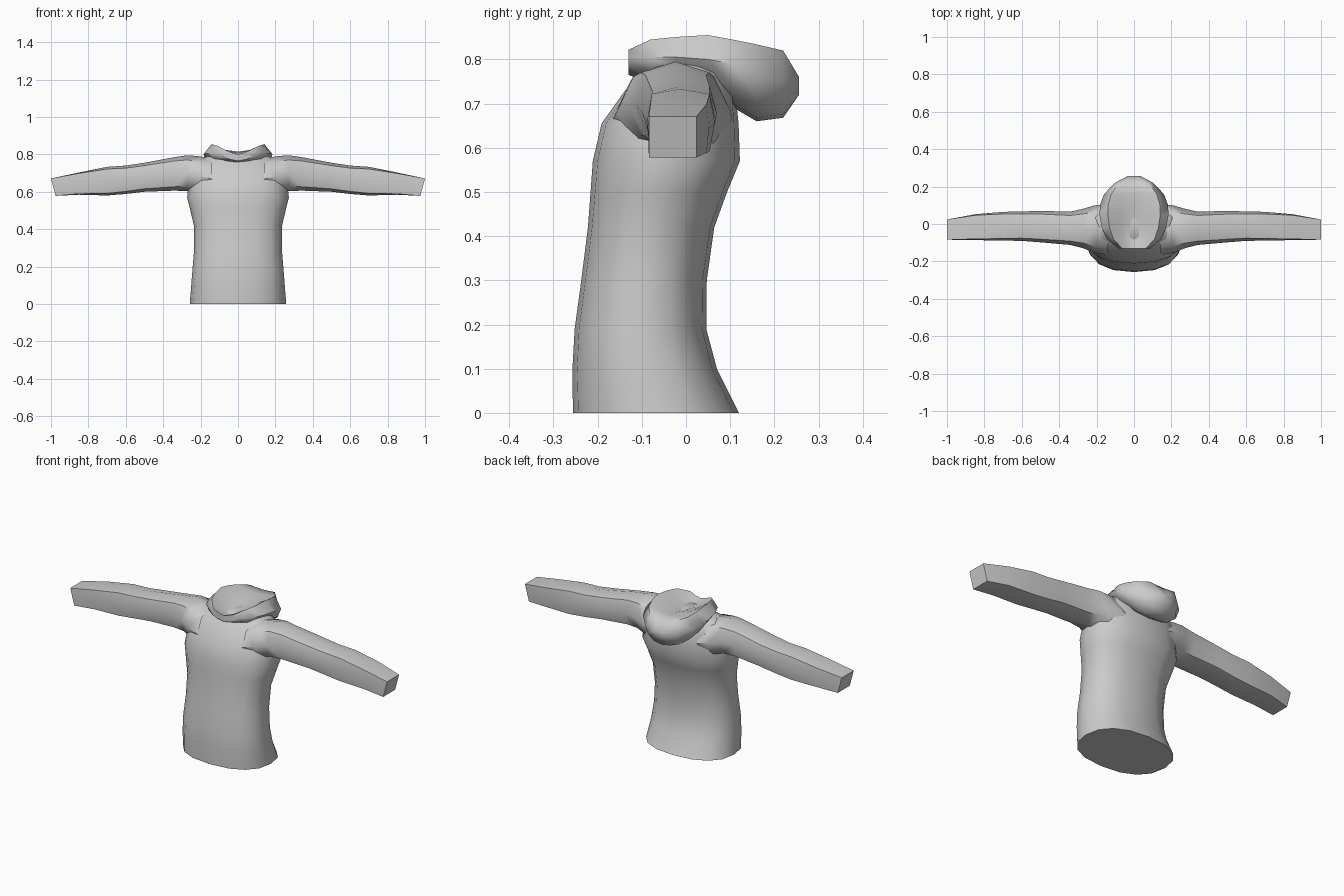
import bpy, bmesh, math

cube = bpy.data.objects.get("Cube")
if cube:
    bpy.data.objects.remove(cube, do_unlink=True)

# One plain cloth colour
cloth = bpy.data.materials.new("grey cloth")
cloth.use_nodes = True
cloth.diffuse_color = (0.6, 0.6, 0.6, 1)
bsdf = next(n for n in cloth.node_tree.nodes if n.type == 'BSDF_PRINCIPLED')
bsdf.inputs["Base Color"].default_value = (0.6, 0.6, 0.6, 1)


def loft(name, rings, mirror=False, cap_start=True, angle=50):
    """Skin a list of equal-length point rings into a smooth-shaded object."""
    bm = bmesh.new()
    loops = [[bm.verts.new(p) for p in ring] for ring in rings]
    n = len(loops[0])
    for a, b in zip(loops, loops[1:]):
        for i in range(n):
            j = (i + 1) % n
            bm.faces.new((a[i], a[j], b[j], b[i]))
    if cap_start:
        bm.faces.new(loops[0])
    bm.faces.new(loops[-1])
    bmesh.ops.recalc_face_normals(bm, faces=bm.faces)
    mesh = bpy.data.meshes.new(name)
    bm.to_mesh(mesh)
    bm.free()
    mesh.materials.append(cloth)
    mesh.shade_smooth()
    mesh.set_sharp_from_angle(angle=math.radians(angle))
    obj = bpy.data.objects.new(name, mesh)
    bpy.context.collection.objects.link(obj)
    if mirror:
        obj.modifiers.new("Mirror", 'MIRROR')
    return obj


def spow(v, e):
    return math.copysign(abs(v) ** e, v)


# Torso: height, half width, front y, back y
torso = [
    (0.00, 0.258, -0.256, 0.120),
    (0.10, 0.250, -0.257, 0.070),
    (0.19, 0.243, -0.252, 0.046),
    (0.30, 0.234, -0.237, 0.047),
    (0.42, 0.236, -0.222, 0.064),
    (0.50, 0.255, -0.216, 0.093),
    (0.57, 0.272, -0.211, 0.122),
    (0.655, 0.262, -0.191, 0.119),
    (0.72, 0.248, -0.145, 0.112),
    (0.77, 0.220, -0.105, 0.090),
    (0.795, 0.150, -0.070, 0.060),
]
rings = []
for z, hw, y0, y1 in torso:
    ring = []
    for k in range(16):
        a = math.tau * k / 16
        ring.append((hw * spow(math.cos(a), 0.85),
                     (y0 + y1) / 2 + (y1 - y0) / 2 * spow(math.sin(a), 0.85), z))
    rings.append(ring)
loft("torso", rings)

# Sleeve: x, bottom z, top z, front y, back y, corner squareness
sleeve = [
    (0.14, 0.555, 0.780, -0.165, 0.105, 0.72),
    (0.21, 0.580, 0.790, -0.155, 0.100, 0.72),
    (0.27, 0.603, 0.795, -0.130, 0.082, 0.74),
    (0.34, 0.606, 0.785, -0.112, 0.066, 0.77),
    (0.50, 0.600, 0.755, -0.098, 0.070, 0.80),
    (0.60, 0.588, 0.740, -0.090, 0.067, 0.82),
    (0.70, 0.580, 0.733, -0.089, 0.065, 0.85),
    (0.85, 0.584, 0.703, -0.086, 0.052, 0.92),
    (1.00, 0.578, 0.671, -0.084, 0.024, 1.00),
]
rings = []
for x, z0, z1, y0, y1, k in sleeve:
    ring = []
    for u, v in ((1, 0), (k, k), (0, 1), (-k, k), (-1, 0), (-k, -k), (0, -1), (k, -k)):
        # The cuff is cut at a slant, shorter underneath
        slant = 0.0125 * (v - 1) if x == 1.0 else 0
        ring.append((x + slant, (y0 + y1) / 2 + u * (y1 - y0) / 2,
                     (z0 + z1) / 2 + v * (z1 - z0) / 2))
    rings.append(ring)
loft("sleeves", rings, mirror=True, cap_start=False)

# Hood lying on the back: y, half width, centre z, rim z, side z, bottom z
hood = [
    (-0.130, 0.085, 0.800, 0.822, 0.805, 0.765),
    (-0.080, 0.145, 0.785, 0.845, 0.805, 0.745),
    (-0.020, 0.172, 0.785, 0.851, 0.805, 0.740),
    (0.050, 0.185, 0.797, 0.855, 0.800, 0.725),
    (0.105, 0.181, 0.808, 0.845, 0.790, 0.692),
    (0.160, 0.160, 0.815, 0.834, 0.770, 0.660),
    (0.220, 0.103, 0.815, 0.820, 0.750, 0.668),
    (0.256, 0.035, 0.760, 0.760, 0.742, 0.720),
]
rings = []
for y, hw, zc, zr, zs, zb in hood:
    half = [(0.40, zc * 0.6 + zr * 0.4), (0.76, zr), (1.0, zs),
            (0.86, zs * 0.5 + zb * 0.5), (0.48, zb + 0.008)]
    ring = [(0, y, zc)] + [(hw * f, y, z) for f, z in half]
    ring += [(0, y, zb)] + [(-hw * f, y, z) for f, z in reversed(half)]
    rings.append(ring)
loft("hood", rings, angle=60)
